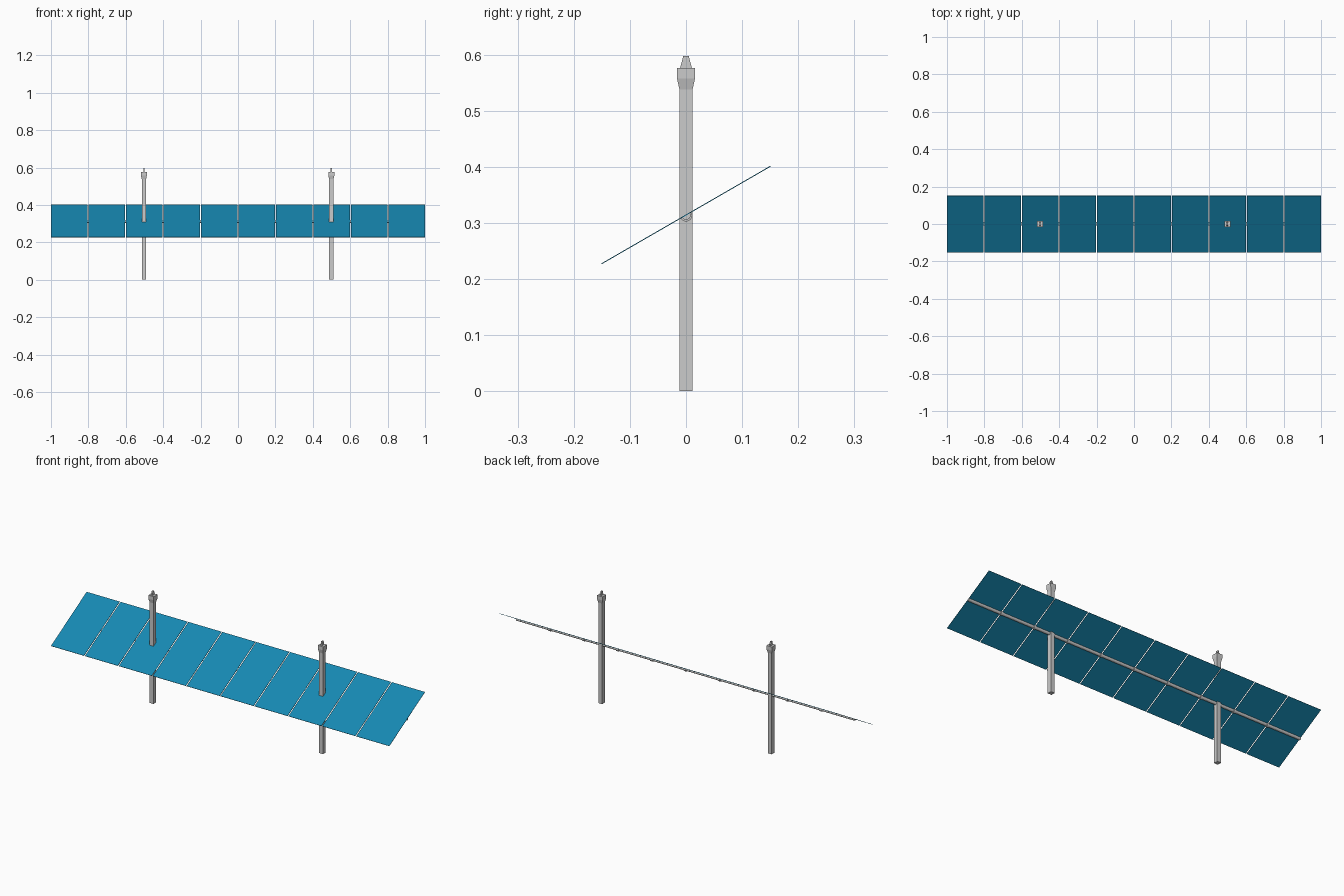
import bpy, bmesh
from math import pi, sin, cos, radians
from mathutils import Matrix

if "Cube" in bpy.data.objects:
    bpy.data.objects.remove(bpy.data.objects["Cube"])

AXIS_Z = 0.314
TILT = Matrix.Translation((0, 0, AXIS_Z)) @ Matrix.Rotation(radians(30), 4, 'X')

blue = bpy.data.materials.new("panel_blue")
blue.diffuse_color = (0.008, 0.25, 0.45, 1)
blue.use_nodes = True
blue.node_tree.nodes["Principled BSDF"].inputs["Base Color"].default_value = blue.diffuse_color


def finish(name, bm, mat=None, matrix=None):
    bmesh.ops.recalc_face_normals(bm, faces=bm.faces)
    me = bpy.data.meshes.new(name)
    bm.to_mesh(me)
    bm.free()
    if matrix:
        me.transform(matrix)
    if mat:
        me.materials.append(mat)
    ob = bpy.data.objects.new(name, me)
    bpy.context.collection.objects.link(ob)
    return ob


def loft(bm, rings):
    """Skin a closed solid through rings of points."""
    loops = [[bm.verts.new(p) for p in r] for r in rings]
    n = len(loops[0])
    for a, b in zip(loops, loops[1:]):
        for i in range(n):
            j = (i + 1) % n
            bm.faces.new((a[i], a[j], b[j], b[i]))
    bm.faces.new(loops[0])
    bm.faces.new(loops[-1])


def rect(cx, hx, hy, z):
    return [(cx - hx, -hy, z), (cx + hx, -hy, z), (cx + hx, hy, z), (cx - hx, hy, z)]


def half_round(x, r, n=12):
    return [(x, r * cos(pi + pi * i / n), r * sin(pi + pi * i / n) - 0.0005)
            for i in range(n + 1)]


# Ten tilted panels with narrow gaps
gap = 0.005
pitch = (2 + gap) / 10
for k in range(10):
    x0 = -1 + k * pitch
    x1 = x0 + pitch - gap
    bm = bmesh.new()
    loft(bm, [[(x, -0.174, -0.0008), (x, 0.174, -0.0008),
               (x, 0.174, 0.0008), (x, -0.174, 0.0008)] for x in (x0, x1)])
    finish(f"panel_{k + 1}", bm, blue, TILT)

# Half-round support tube under the panels
bm = bmesh.new()
loft(bm, [half_round(-1, 0.008), half_round(1, 0.008)])
finish("support_tube", bm, None, TILT)

# Clamps around the tube at every gap
for k in range(1, 10):
    x = -1 + k * pitch - gap / 2
    bm = bmesh.new()
    loft(bm, [half_round(x - 0.006, 0.011), half_round(x + 0.006, 0.011)])
    finish(f"clamp_{k}", bm, None, TILT)

# Two posts: square shaft, flared head and thin tapered tip plate
for side, cx in (("left", -0.503), ("right", 0.499)):
    bm = bmesh.new()
    loft(bm, [rect(cx, 0.0115, 0.0117, 0), rect(cx, 0.0115, 0.0117, 0.538)])
    finish(f"{side}_post", bm)

    bm = bmesh.new()
    loft(bm, [rect(cx, 0.0115, 0.0117, 0.538), rect(cx, 0.016, 0.016, 0.557),
              rect(cx, 0.016, 0.016, 0.576)])
    finish(f"{side}_post_head", bm)

    bm = bmesh.new()
    loft(bm, [rect(cx, 0.0035, 0.011, 0.574), rect(cx, 0.0035, 0.005, 0.597)])
    finish(f"{side}_post_tip", bm)
